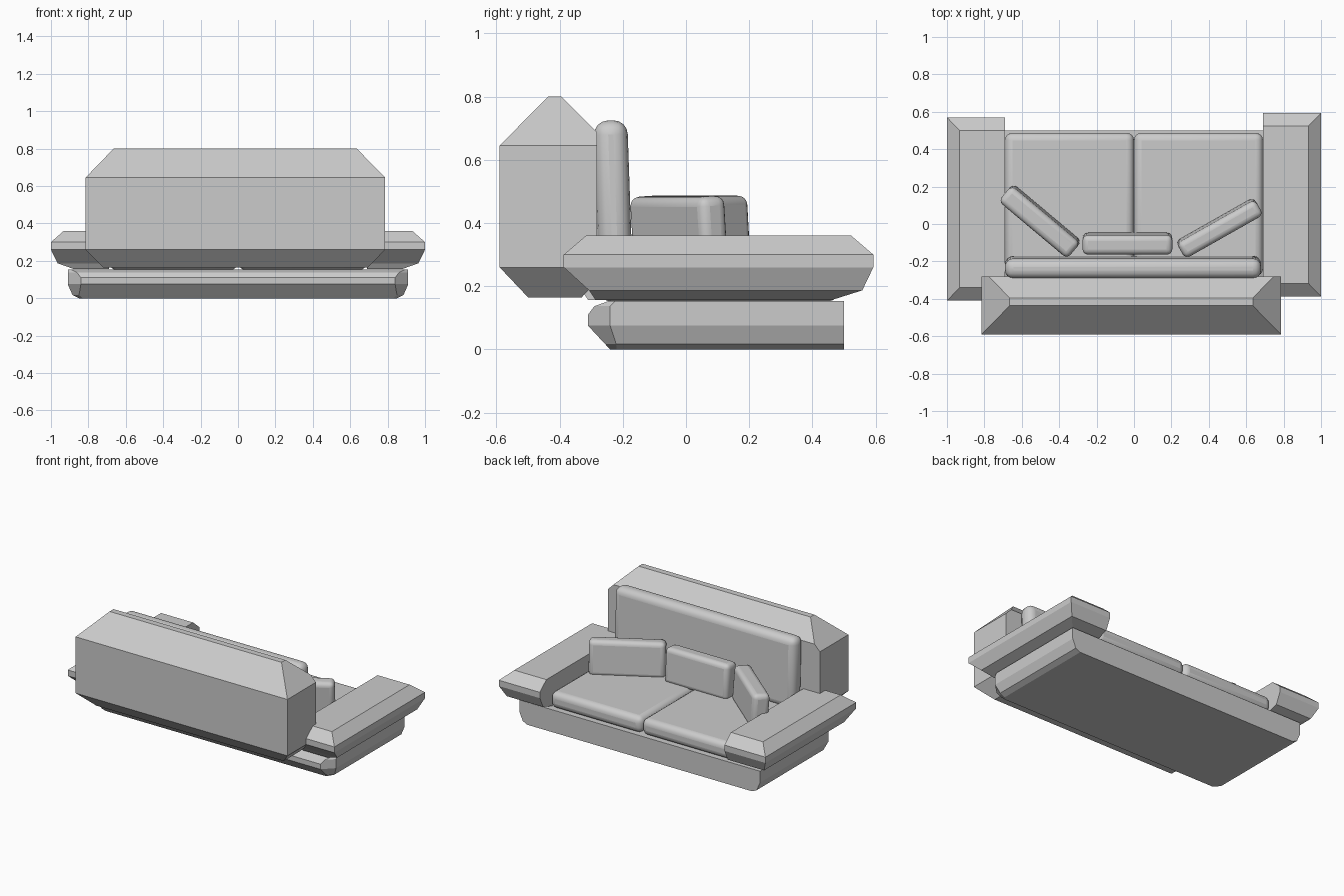
import bpy, bmesh
from math import radians
from mathutils import Vector

if "Cube" in bpy.data.objects:
    bpy.data.objects.remove(bpy.data.objects["Cube"])


def finish(name, bm):
    bmesh.ops.recalc_face_normals(bm, faces=bm.faces)
    me = bpy.data.meshes.new(name)
    bm.to_mesh(me)
    bm.free()
    ob = bpy.data.objects.new(name, me)
    bpy.context.collection.objects.link(ob)
    return ob


def loft(rings):
    """Stack (z, outline) rings into a closed solid."""
    bm = bmesh.new()
    loops = [[bm.verts.new((x, y, z)) for x, y in pts] for z, pts in rings]
    n = len(loops[0])
    for a, b in zip(loops, loops[1:]):
        for i in range(n):
            j = (i + 1) % n
            bm.faces.new((a[i], a[j], b[j], b[i]))
    bm.faces.new(loops[0][::-1])
    bm.faces.new(loops[-1])
    return bm


def rect(x0, x1, y0, y1):
    return [(x0, y0), (x1, y0), (x1, y1), (x0, y1)]


def cushion(name, loc, size, rot=(0, 0, 0), r=0.03):
    bm = bmesh.new()
    bmesh.ops.create_cube(bm, size=1)
    bmesh.ops.scale(bm, vec=Vector(size), verts=bm.verts)
    ob = finish(name, bm)
    ob.location = loc
    ob.rotation_euler = [radians(a) for a in rot]
    mod = ob.modifiers.new("round", 'BEVEL')
    mod.width, mod.segments = r, 4
    bpy.context.view_layer.objects.active = ob
    ob.select_set(True)
    bpy.ops.object.shade_smooth_by_angle(angle=radians(40))
    ob.select_set(False)
    return ob


# Base plinth with faceted rear edge
def base_outline(w, y0, c):
    return [(-w, 0.5), (-w, y0 + c), (-w + c, y0), (w - c, y0), (w, y0 + c), (w, 0.5)]


finish("base", loft([(z, base_outline(w, y, c)) for z, w, y, c in [
    (0, 0.85, -0.24, 0.02), (0.017, 0.885, -0.256, 0.035), (0.075, 0.91, -0.31, 0.07),
    (0.11, 0.91, -0.31, 0.07), (0.137, 0.91, -0.29, 0.05), (0.153, 0.91, -0.245, 0.02)]]))

# Arms, flat on the inner side and chamfered elsewhere
for name, s, dy in (("right_arm", 1, 0.003), ("left_arm", -1, -0.02)):
    finish(name, loft([(z, rect(s * 0.69, s * x, y0 + dy, y1 + dy)) for z, x, y0, y1 in [
        (0.157, 0.88, -0.29, 0.46), (0.187, 0.965, -0.31, 0.555), (0.26, 1.0, -0.39, 0.59),
        (0.30, 1.0, -0.39, 0.59), (0.36, 0.932, -0.32, 0.52)]]))

# Backrest, hipped top, front trimmed flat
bm = loft([(0.165, rect(-0.72, 0.695, -0.50, -0.33)), (0.26, rect(-0.815, 0.787, -0.59, -0.24)),
           (0.645, rect(-0.815, 0.787, -0.59, -0.24)), (0.80, rect(-0.665, 0.635, -0.437, -0.395))])
cut = bmesh.ops.bisect_plane(bm, geom=bm.verts[:] + bm.edges[:] + bm.faces[:],
                             plane_co=(0, -0.282, 0), plane_no=(0, 1, 0), clear_outer=True)
bmesh.ops.holes_fill(bm, edges=[e for e in bm.edges if e.is_boundary])
finish("backrest", bm)

# Seat and back cushions
for name, s in (("right_seat_cushion", 1), ("left_seat_cushion", -1)):
    cushion(name, (s * 0.345, 0.105, 0.208), (0.69, 0.765, 0.112), r=0.04)
cushion("back_cushion", (-0.005, -0.231, 0.485), (1.37, 0.107, 0.48), (2, 0, 0), r=0.045)

# Loose pillows leaning back
cushion("middle_pillow", (-0.035, -0.105, 0.365), (0.48, 0.105, 0.24), (4, 0, 0))
cushion("left_pillow", (-0.502, 0.015, 0.365), (0.48, 0.11, 0.24), (4, 0, -40))
cushion("right_pillow", (0.457, -0.022, 0.365), (0.48, 0.095, 0.24), (4, 0, 29.5))
